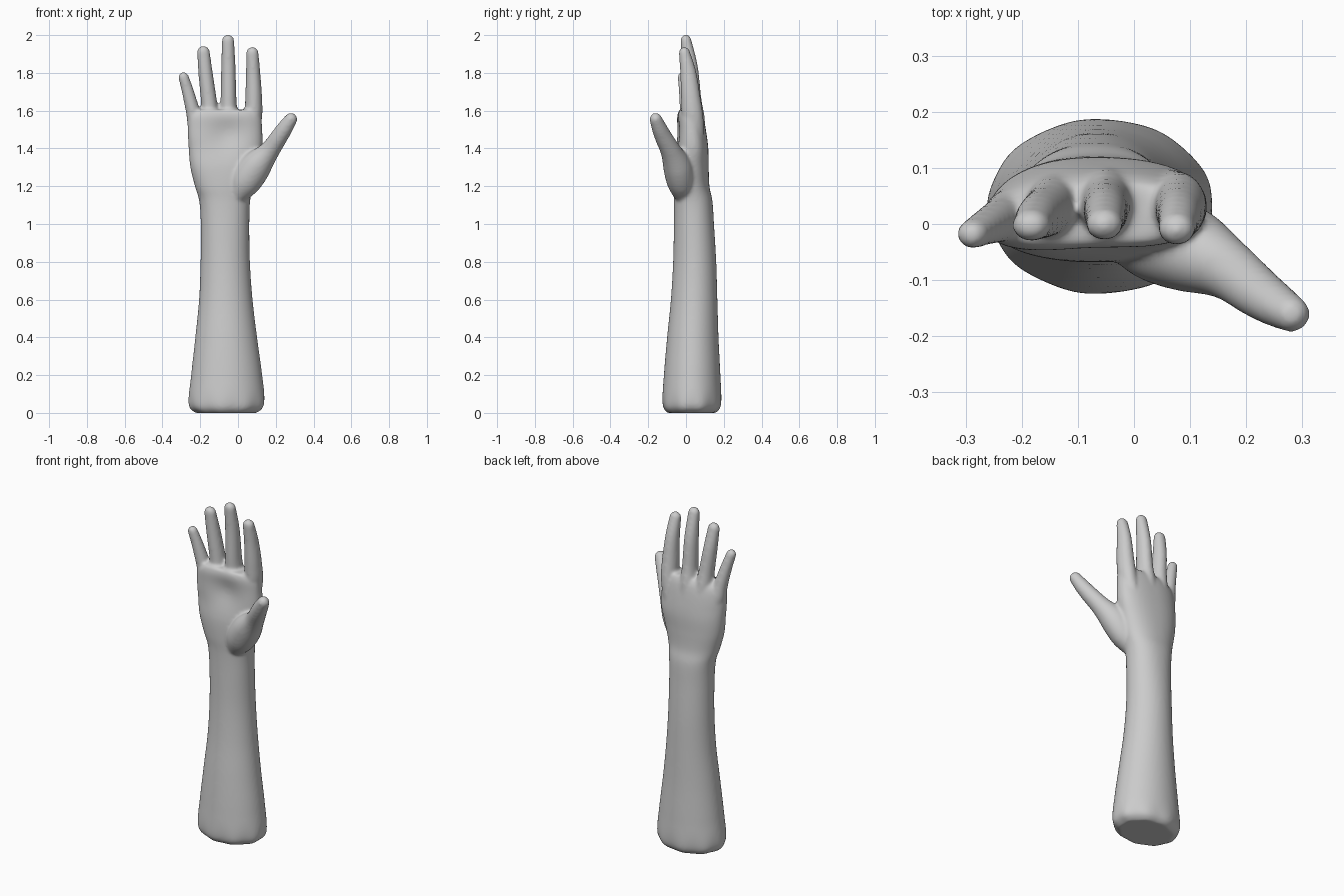
import bpy, bmesh, math
from mathutils import Vector

SEG = 48


def smooth_rows(rows, steps=8):
    """Catmull-Rom resampling of equal-length rows of numbers."""
    out = []
    for i in range(len(rows) - 1):
        a, b, c, d = (rows[min(max(k, 0), len(rows) - 1)] for k in range(i - 1, i + 3))
        for s in range(steps):
            t = s / steps
            out.append([0.5 * (2 * q + (r - p) * t + (2 * p - 5 * q + 4 * r - w) * t * t
                               + (3 * q - p - 3 * r + w) * t ** 3)
                        for p, q, r, w in zip(a, b, c, d)])
    return out + [list(rows[-1])]


def loft(bm, rings):
    """Skin a list of point rings and close both ends."""
    rings = [[bm.verts.new(p) for p in ring] for ring in rings]
    n = len(rings[0])
    for a, b in zip(rings, rings[1:]):
        for i in range(n):
            j = (i + 1) % n
            bm.faces.new((a[i], a[j], b[j], b[i]))
    for ring, flip in ((rings[0], True), (rings[-1], False)):
        centre = bm.verts.new(sum((v.co for v in ring), Vector()) / n)
        for i in range(n):
            tri = (ring[i], ring[(i + 1) % n], centre)
            bm.faces.new(tri[::-1] if flip else tri)


def digit(bm, rows):
    """Tapered round-ended digit through rows of x, y, z, half width, half depth."""
    rows = smooth_rows(rows)
    pts = [Vector(r[:3]) for r in rows]
    rings = []

    def ring(p, axis, w, d):
        side = Vector((0, 1, 0)).cross(axis).normalized()
        deep = axis.cross(side)
        rings.append([p + side * w * math.cos(a) + deep * d * math.sin(a)
                      for a in (2 * math.pi * i / SEG for i in range(SEG))])

    for i, p in enumerate(pts):
        axis = (pts[min(i + 1, len(pts) - 1)] - pts[max(i - 1, 0)]).normalized()
        ring(p, axis, rows[i][3], rows[i][4])
    w, d = rows[-1][3:]
    for k in range(1, 7):                      # rounded fingertip
        a = k / 6.5 * math.pi / 2
        ring(pts[-1] + axis * w * math.sin(a), axis, w * math.cos(a), d * math.cos(a))
    loft(bm, rings)


bm = bmesh.new()

# Forearm, wrist and palm: z, left x, right x, front y, back y, squareness
body = [
    (0.00, -0.225, 0.105, -0.100, 0.160, 2.0),
    (0.045, -0.262, 0.142, -0.125, 0.187, 2.0),
    (0.20, -0.248, 0.128, -0.117, 0.182, 2.0),
    (0.40, -0.226, 0.101, -0.100, 0.172, 2.0),
    (0.60, -0.206, 0.077, -0.080, 0.166, 2.0),
    (0.80, -0.198, 0.063, -0.068, 0.160, 2.0),
    (1.00, -0.197, 0.060, -0.064, 0.148, 2.1),
    (1.12, -0.205, 0.064, -0.064, 0.140, 2.2),
    (1.20, -0.228, 0.080, -0.068, 0.124, 2.2),
    (1.30, -0.252, 0.105, -0.066, 0.120, 2.3),
    (1.40, -0.261, 0.128, -0.054, 0.118, 2.4),
    (1.50, -0.265, 0.128, -0.050, 0.105, 2.4),
    (1.57, -0.255, 0.122, -0.048, 0.090, 2.4),
    (1.605, -0.215, 0.105, -0.036, 0.072, 2.4),
]
rings = []
for z, x0, x1, y0, y1, e in smooth_rows(body):
    ring = []
    for i in range(SEG * 2):
        a = math.pi * i / SEG
        c, s = math.cos(a), math.sin(a)
        u = math.copysign(abs(c) ** (2 / e), c)
        v = math.copysign(abs(s) ** (2 / e), s)
        x, y = (x0 + x1) / 2 + u * (x1 - x0) / 2, (y0 + y1) / 2 + v * (y1 - y0) / 2
        hand = min(max((z - 1.15) / 0.3, 0), 1)
        y -= 0.022 * hand * max(-u, 0) ** 2                 # little-finger edge curls forward
        if v < 0:                                           # hollow of the palm
            y += 0.020 * math.exp(-((z - 1.48) / 0.08) ** 2 - ((x + 0.05) / 0.09) ** 2)
        pleat = max(0, 1 - z / 0.16) ** 2 * 0.006           # gathered folds at the cut end
        r = 1 - pleat * (1 + math.cos(9 * a)) * 4
        ring.append(((x0 + x1) / 2 + (x - (x0 + x1) / 2) * r,
                     (y0 + y1) / 2 + (y - (y0 + y1) / 2) * r, z))
    rings.append(ring)
loft(bm, rings)

# Four fingers, each starting inside the palm as a faint tendon ridge
fingers = [
    [(0.045, 0.060, 1.36, 0.035, 0.040), (0.078, 0.038, 1.54, 0.046, 0.056),
     (0.083, 0.026, 1.66, 0.045, 0.052), (0.080, 0.012, 1.80, 0.038, 0.043),
     (0.076, -0.008, 1.905, 0.033, 0.030)],
    [(-0.045, 0.068, 1.36, 0.035, 0.044), (-0.050, 0.042, 1.55, 0.048, 0.058),
     (-0.050, 0.030, 1.66, 0.042, 0.052), (-0.051, 0.020, 1.83, 0.038, 0.043),
     (-0.053, 0.000, 1.970, 0.033, 0.029)],
    [(-0.115, 0.060, 1.36, 0.033, 0.040), (-0.142, 0.036, 1.54, 0.046, 0.054),
     (-0.155, 0.024, 1.66, 0.042, 0.047), (-0.172, 0.012, 1.80, 0.038, 0.040),
     (-0.183, -0.002, 1.910, 0.034, 0.029)],
    [(-0.180, 0.040, 1.34, 0.033, 0.038), (-0.218, 0.018, 1.50, 0.044, 0.046),
     (-0.237, 0.008, 1.59, 0.038, 0.040), (-0.265, -0.006, 1.70, 0.032, 0.032),
     (-0.288, -0.018, 1.777, 0.028, 0.026)],
]
for rows in fingers:
    digit(bm, rows)

# Thumb with its fleshy base
digit(bm, [
    (-0.015, -0.005, 1.14, 0.050, 0.050), (0.035, -0.025, 1.22, 0.082, 0.074),
    (0.095, -0.045, 1.305, 0.082, 0.076), (0.165, -0.080, 1.385, 0.054, 0.055),
    (0.218, -0.120, 1.462, 0.046, 0.046), (0.250, -0.142, 1.510, 0.042, 0.040),
    (0.280, -0.160, 1.555, 0.034, 0.033),
])
bmesh.ops.recalc_face_normals(bm, faces=bm.faces)

mesh = bpy.data.meshes.new("hand_and_forearm")
bm.to_mesh(mesh)
bm.free()
arm = bpy.data.objects.new("hand_and_forearm", mesh)
bpy.context.collection.objects.link(arm)

skin = bpy.data.materials.new("light_grey")
skin.diffuse_color = (0.6, 0.6, 0.6, 1)
mesh.materials.append(skin)

# Fuse the parts into one skin and soften the joins
fuse = arm.modifiers.new("fuse", 'REMESH')
fuse.mode = 'VOXEL'
fuse.voxel_size = 0.008
fuse.use_smooth_shade = True
soft = arm.modifiers.new("soften", 'SMOOTH')
soft.factor = 0.5
soft.iterations = 10
